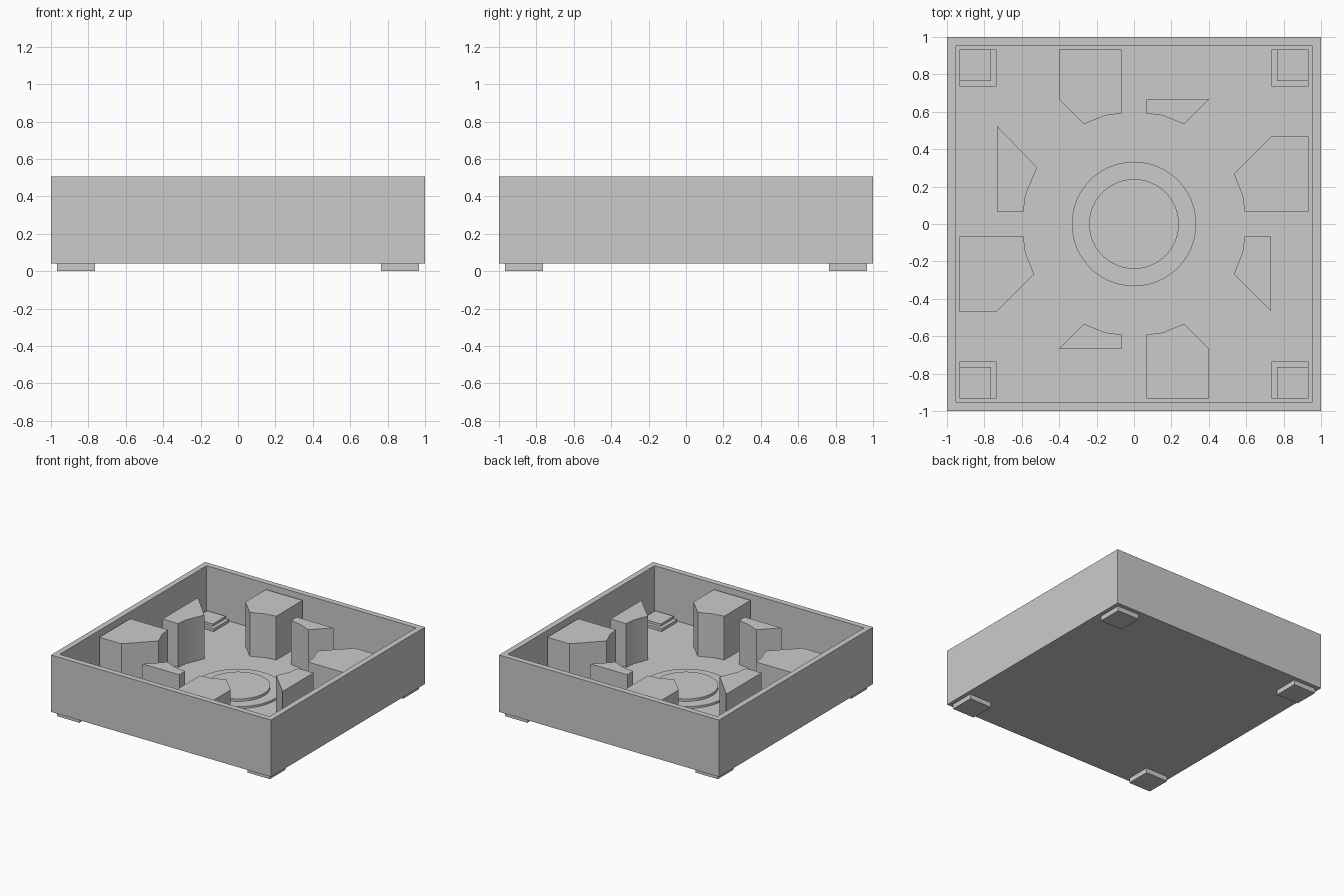
import bpy, bmesh, math

if "Cube" in bpy.data.objects:
    bpy.data.objects.remove(bpy.data.objects["Cube"])

WALL, FLOOR, RIM, BASE = 0.933, 0.107, 0.507, 0.04
BLOCK_TOP = 0.467


def finish(name, bm, smooth=False):
    bmesh.ops.recalc_face_normals(bm, faces=bm.faces)
    me = bpy.data.meshes.new(name)
    bm.to_mesh(me)
    bm.free()
    ob = bpy.data.objects.new(name, me)
    bpy.context.collection.objects.link(ob)
    if smooth:
        bpy.ops.object.select_all(action='DESELECT')
        ob.select_set(True)
        bpy.context.view_layer.objects.active = ob
        bpy.ops.object.shade_smooth_by_angle(angle=math.radians(30))
    return ob


def prism(name, pts, z0, z1, smooth=False):
    bm = bmesh.new()
    face = bm.faces.new([bm.verts.new((x, y, z0)) for x, y in pts])
    ext = bmesh.ops.extrude_face_region(bm, geom=[face], use_keep_orig=True)
    for v in ext['geom']:
        if isinstance(v, bmesh.types.BMVert):
            v.co.z = z1
    return finish(name, bm, smooth)


def rect(x0, y0, x1, y1):
    return [(x0, y0), (x1, y0), (x1, y1), (x0, y1)]


def circle(r, n=48):
    return [(r * math.cos(2 * math.pi * i / n), r * math.sin(2 * math.pi * i / n)) for i in range(n)]


# Open tray: outer box with the top inset and pushed down
bm = bmesh.new()
bmesh.ops.create_cube(bm, size=2)
for v in bm.verts:
    v.co.z = RIM if v.co.z > 0 else BASE
top = max(bm.faces, key=lambda f: f.calc_center_median().z)
bmesh.ops.inset_region(bm, faces=[top], thickness=1 - WALL)
pit = bmesh.ops.extrude_discrete_faces(bm, faces=[top])['faces'][0]
for v in pit.verts:
    v.co.z = FLOOR
bmesh.ops.remove_doubles(bm, verts=bm.verts, dist=1e-5)
finish("tray", bm)

# Feet and stepped corner plates
for sx in (-1, 1):
    for sy in (-1, 1):
        prism("foot", rect(sx * 0.765, sy * 0.765, sx * 0.967, sy * 0.967), 0, BASE)
        prism("corner_plate_lower", rect(sx * 0.735, sy * 0.735, sx * WALL, sy * WALL), FLOOR, 0.13)
        prism("corner_plate_upper", rect(sx * 0.765, sy * 0.765, sx * WALL, sy * WALL), 0.13, 0.15)

# Central stepped disc
prism("centre_disc_lower", circle(0.333), FLOOR, 0.123, True)
prism("centre_disc_upper", circle(0.24), 0.123, 0.143, True)

# Blocks around the ring, as (along, outward) profiles sharing one curved inner edge
ARC = [(0.067, 0.591), (0.155, 0.58), (0.267, 0.534)]
wall_block_short = ARC + [(0.4, 0.667), (0.4, WALL), (0.067, WALL)]
wall_block_long = ARC + [(0.467, 0.733), (0.467, WALL), (0.067, WALL)]
free_block_short = ARC + [(0.4, 0.667), (0.067, 0.667)]
free_block_long = ARC + [(0.467, 0.733), (0.067, 0.733)]
free_block_wide = ARC[:2] + [(0.302, 0.518), (0.525, 0.733), (0.067, 0.733)]


def block(name, profile, swap, sx, sy):
    pts = [(b, a) if swap else (a, b) for a, b in profile]
    prism(name, [(sx * x, sy * y) for x, y in pts], FLOOR, BLOCK_TOP, True)


for s in (-1, 1):
    block("wall_block_y", wall_block_short, False, -s, s)
    block("free_block_y", free_block_short, False, s, s)
    block("wall_block_x", wall_block_long, True, s, s)
block("free_block_right", free_block_long, True, 1, -1)
block("free_block_left", free_block_wide, True, -1, 1)
